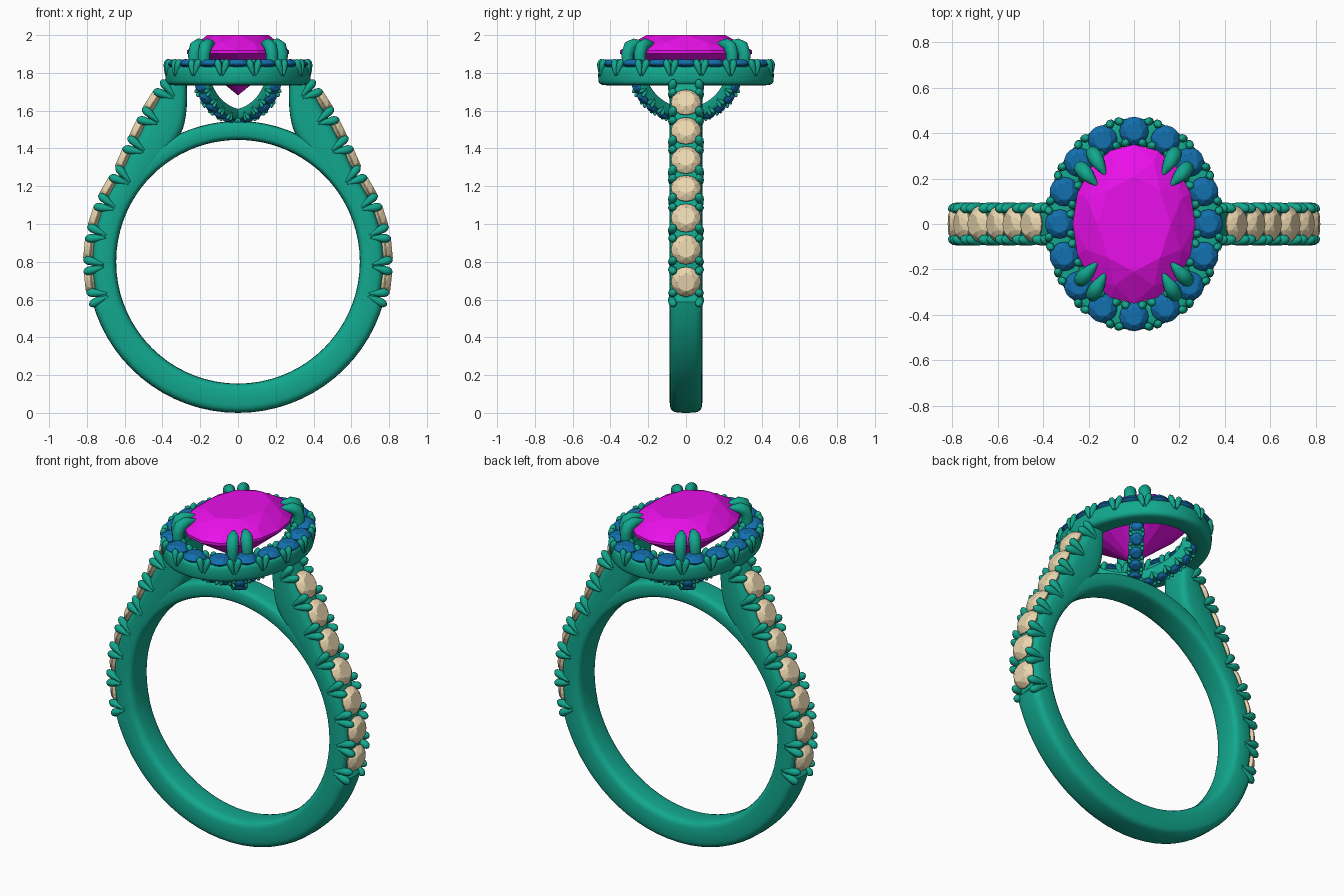
import bpy, bmesh, math
from mathutils import Vector as V, Matrix

if "Cube" in bpy.data.objects:
    bpy.data.objects.remove(bpy.data.objects["Cube"])

def material(name, rgb):
    m = bpy.data.materials.new(name)
    m.diffuse_color = (*rgb, 1)
    m.use_nodes = True
    m.node_tree.nodes["Principled BSDF"].inputs["Base Color"].default_value = m.diffuse_color
    return m

METAL = material("metal", (0.006, 0.39, 0.27))
PINK = material("centre_gem", (0.82, 0.005, 0.82))
BLUE = material("halo_gem", (0.006, 0.16, 0.43))
TAN = material("band_gem", (0.83, 0.68, 0.43))
X, Y, Z = V((1, 0, 0)), V((0, 1, 0)), V((0, 0, 1))

def finish(bm, name, mat, mirror="", smooth=True):
    bmesh.ops.recalc_face_normals(bm, faces=bm.faces)
    me = bpy.data.meshes.new(name)
    bm.to_mesh(me)
    bm.free()
    me.materials.append(mat)
    if smooth:
        me.polygons.foreach_set("use_smooth", [True] * len(me.polygons))
        me.set_sharp_from_angle(angle=math.radians(50))
    ob = bpy.data.objects.new(name, me)
    bpy.context.collection.objects.link(ob)
    if mirror:
        md = ob.modifiers.new("mirror", "MIRROR")
        md.use_axis = ("x" in mirror, "y" in mirror, False)
    return ob

def loft(bm, rings, closed=False, caps=(True, True)):
    rows = [[bm.verts.new(p) for p in r] for r in rings]
    n = len(rows[0])
    pairs = list(zip(rows, rows[1:])) + ([(rows[-1], rows[0])] if closed else [])
    for a, b in pairs:
        for i in range(n):
            bm.faces.new((a[i], a[(i + 1) % n], b[(i + 1) % n], b[i]))
    if not closed:
        for row, cap in zip((rows[0], rows[-1]), caps):
            if cap:
                bm.faces.new(row)

def rounded(c, a, b, n=24, e=0.5):
    """Rounded-rectangle ring about c with half axes a and b."""
    f = lambda v: math.copysign(abs(v) ** e, v)
    return [c + a * f(math.cos(2 * math.pi * i / n)) + b * f(math.sin(2 * math.pi * i / n)) for i in range(n)]

def catmull(pts, sub=6):
    pts = [V(p) for p in pts]
    q = [2 * pts[0] - pts[1]] + pts + [2 * pts[-1] - pts[-2]]
    out = []
    for a, b, c, d in zip(q, q[1:], q[2:], q[3:]):
        for k in range(sub):
            t = k / sub
            out.append(0.5 * (2 * b + (c - a) * t + (2 * a - 5 * b + 4 * c - d) * t * t
                              + (3 * b - a - 3 * c + d) * t ** 3))
    return out + [pts[-1]]

def sample(path, count):
    """Evenly spaced points and tangents along a polyline."""
    acc = [0]
    for a, b in zip(path, path[1:]):
        acc.append(acc[-1] + (b - a).length)
    res, i = [], 0
    for k in range(count + 1):
        s = acc[-1] * k / count
        while i < len(path) - 2 and acc[i + 1] < s:
            i += 1
        res.append((path[i].lerp(path[i + 1], (s - acc[i]) / (acc[i + 1] - acc[i])),
                    (path[i + 1] - path[i]).normalized()))
    return res

def tube(bm, pts, rads, n=10):
    rings = []
    for i, p in enumerate(pts):
        t = (pts[min(i + 1, len(pts) - 1)] - pts[max(i - 1, 0)]).normalized()
        u = t.cross(X if abs(t.x) < 0.8 else Y).normalized()
        w = t.cross(u)
        rings.append([p + rads[i] * (u * math.cos(2 * math.pi * k / n) + w * math.sin(2 * math.pi * k / n))
                      for k in range(n)])
    loft(bm, rings)

def brilliant(bm, mat, crown, depth, table=0.6):
    """Brilliant-cut stone of unit radius, as the hull of its facet corners."""
    pts = [V((0, 0, -depth))]
    for n, r, z, off in ((8, table, crown, 0), (8, 0.84, crown * 0.55, 0.5),
                         (16, 1, 0.02, 0), (16, 1, -0.04, 0)):
        pts += [V((r * math.cos(2 * math.pi * (i + off) / n), r * math.sin(2 * math.pi * (i + off) / n), z))
                for i in range(n)]
    bmesh.ops.convex_hull(bm, input=[bm.verts.new(mat @ p) for p in pts])

def pave(name, path, normal, count, r, half, depth, gem, mirror="", closed=False):
    """Row of stones with fishtail prongs in the gaps, along a path."""
    stones, prongs = bmesh.new(), bmesh.new()
    for k, (p, t) in enumerate(sample(path, 2 * count)):
        if closed and k == 2 * count:
            break
        n = normal(t).normalized()
        s = t.cross(n)
        if k % 2 == (0 if closed else 1):
            m = Matrix((t * r, s * r, n * r)).transposed().to_4x4()
            brilliant(stones, Matrix.Translation(p) @ m, 0.42, 0.75)
            continue
        for side in (-1, 1):
            for d in (-1, 1):
                tail = p + s * side * half - n * depth + t * d * 0.08 * r
                head = p + s * side * half * 0.76 + t * d * 0.42 * r + n * 0.36 * r
                tube(prongs, [tail.lerp(head, f) for f in (0, 0.3, 0.6, 0.8, 0.95, 1.04)],
                     [r * 0.29 * f for f in (0.15, 0.62, 0.95, 1, 0.75, 0.3)], 8)
    finish(stones, name + "_stones", gem, mirror, smooth=False)
    finish(prongs, name + "_prongs", METAL, mirror)

def polar(r, deg):
    return V((r * math.cos(math.radians(deg)), 0, 0.8 + r * math.sin(math.radians(deg))))

# Band: right half of the shank with its shoulder, mirrored
angles = list(range(-90, -15, 5)) + [-15.5, -14, -10] + list(range(-5, 31, 5))
inner = [polar(0.645, a) for a in angles]
outer = [polar(0.80 if a < -15 else 0.772, a) for a in angles]
inner += catmull([polar(0.645, 35), (.45, 0, 1.28), (.37, 0, 1.38), (.30, 0, 1.485), (.273, 0, 1.6), (.27, 0, 1.75)])
outer += catmull([polar(0.772, 35), (.573, 0, 1.37), (.515, 0, 1.49), (.46, 0, 1.59), (.415, 0, 1.67), (.37, 0, 1.75)])
bm = bmesh.new()
loft(bm, [rounded((a + b) / 2, (b - a) / 2, Y * 0.087) for a, b in zip(inner, outer)], caps=(False, True))
finish(bm, "band", METAL, "x")

# Bridge closing the finger hole under the head
bm = bmesh.new()
loft(bm, [rounded(polar(0.695, a), (polar(0.745, a) - polar(0.695, a)), Y * 0.085) for a in range(30, 151, 4)])
finish(bm, "bridge", METAL)

# Stones up the shoulders
row = [polar(0.785, a) for a in range(-14, 35, 3)]
row += catmull([polar(0.785, 36), (.588, 0, 1.37), (.53, 0, 1.49), (.475, 0, 1.6), (.425, 0, 1.68), (.40, 0, 1.715)])
pave("shoulder", row, lambda t: Y.cross(t), 7, 0.079, 0.086, 0.075, TAN, "x")

# Oval halo rim and its ring of stones
def oval(a, b, z, deg):
    return V((a * math.cos(math.radians(deg)), b * math.sin(math.radians(deg)), z))

bm = bmesh.new()
rings = []
for a in range(0, 360, 5):
    out = oval(0.405, 0.325, 0, a).normalized()
    rings.append(rounded(oval(0.325, 0.405, 1.786, a), out * 0.06, Z * 0.052))
loft(bm, rings, closed=True)
finish(bm, "halo_rim", METAL)
pave("halo", [oval(0.328, 0.408, 1.845, a) for a in range(0, 361, 2)], lambda t: Z, 16, 0.064, 0.06, 0.06,
     BLUE, closed=True)

# Centre stone
bm = bmesh.new()
brilliant(bm, Matrix.Translation((0, 0, 1.913)) @ Matrix.Diagonal((0.27, 0.35, 0.27, 1)), 0.322, 0.86, 0.6)
finish(bm, "centre_stone", PINK, smooth=False)

# Paired claws over the centre stone, one pair per corner
bm = bmesh.new()
for a in (39, 53):
    spine = [oval(0.27 * f, 0.35 * f, z, a) for f, z in
             ((1.02, 1.75), (1.1, 1.84), (1.11, 1.90), (1.06, 1.94), (0.97, 1.953), (0.86, 1.956), (0.76, 1.957))]
    tube(bm, spine, [0.03, 0.03, 0.032, 0.034, 0.03, 0.018, 0.004], 12)
finish(bm, "claws", METAL, "xy")

# Cradle arms below the centre stone, set with small stones on the outside
d = V((0.605, 0.796, 0))
w = Z.cross(d)
face = catmull([d * r + Z * z for r, z in ((.335, 1.77), (.315, 1.70), (.235, 1.62), (.12, 1.565), (0, 1.54))])
bm = bmesh.new()
loft(bm, [rounded(p - t.cross(w) * 0.032, t.cross(w) * 0.032, w * 0.04) for p, t in sample(face, 24)])
finish(bm, "cradle_arms", METAL, "xy")
pave("cradle", [p for p in face if p.xy.length > 0.03], lambda t: t.cross(w), 5, 0.036, 0.04, 0.03, BLUE, "xy")
